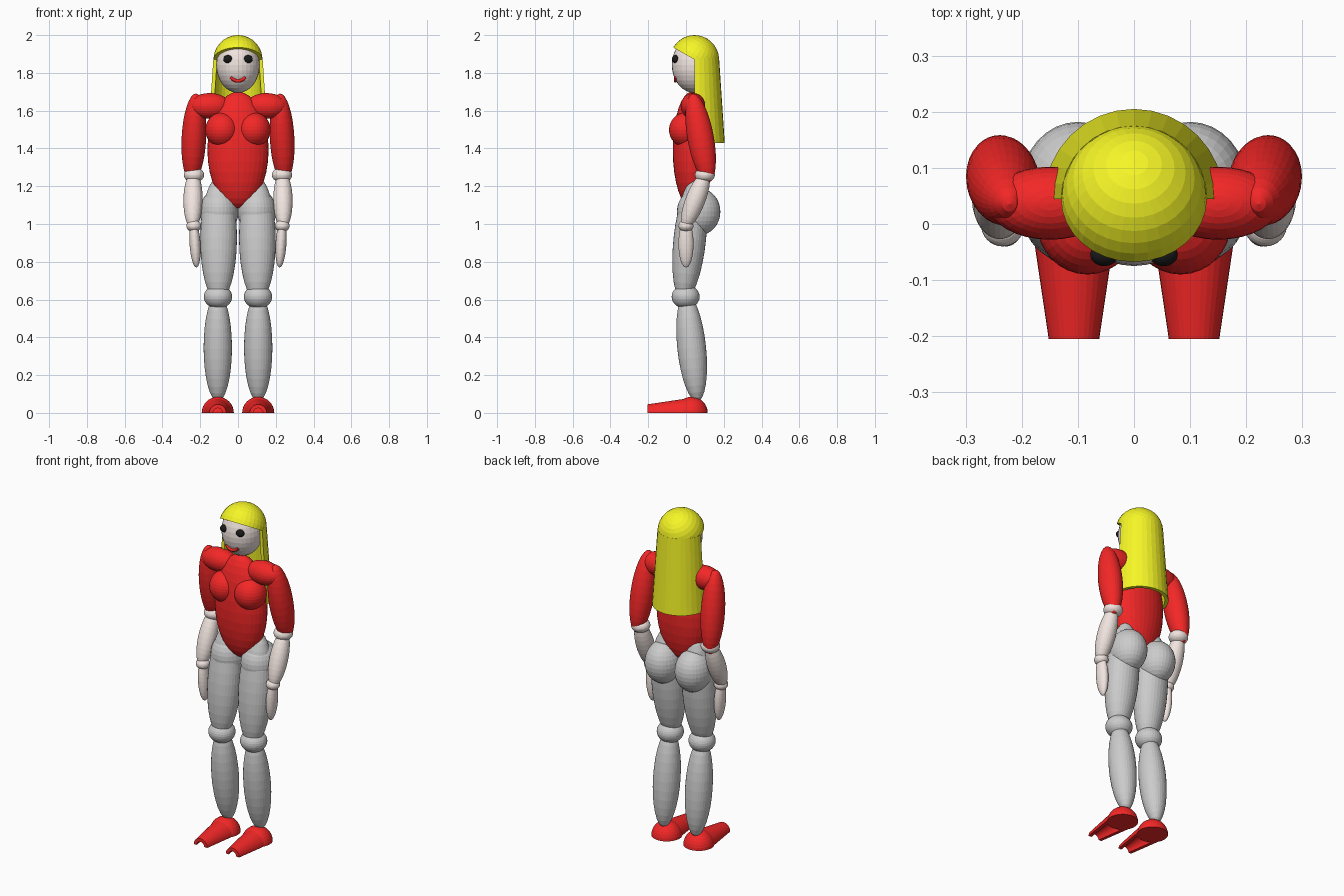
import bpy, bmesh, math
from mathutils import Vector, Matrix

if "Cube" in bpy.data.objects:
    bpy.data.objects.remove(bpy.data.objects["Cube"])


def material(name, color):
    m = bpy.data.materials.new(name)
    m.diffuse_color = (*color, 1)
    m.use_nodes = True
    m.node_tree.nodes["Principled BSDF"].inputs["Base Color"].default_value = m.diffuse_color
    return m


RED = material("red_cloth", (0.9, 0.02, 0.02))
SKIN = material("skin", (0.88, 0.78, 0.74))
YELLOW = material("yellow_hair", (0.92, 0.92, 0.02))
BLACK = material("black", (0.01, 0.01, 0.01))


def finish(name, bm, mat, matrix):
    bmesh.ops.recalc_face_normals(bm, faces=bm.faces[:])
    bm.transform(matrix)
    me = bpy.data.meshes.new(name)
    bm.to_mesh(me)
    bm.free()
    if mat:
        me.materials.append(mat)
    ob = bpy.data.objects.new(name, me)
    bpy.context.collection.objects.link(ob)
    return ob


def ball(name, c, r, mat=None, rot=Matrix(), half=False):
    """Ellipsoid, or its closed upper half."""
    bm = bmesh.new()
    bmesh.ops.create_uvsphere(bm, u_segments=32, v_segments=16, radius=1)
    if half:
        geom = [v for v in bm.verts if v.co.z < -0.01]
        bmesh.ops.delete(bm, geom=geom, context='VERTS')
        bmesh.ops.holes_fill(bm, edges=[e for e in bm.edges if e.is_boundary], sides=0)
    m = Matrix.Translation(c) @ rot @ Matrix.Diagonal((*r, 1))
    return finish(name, bm, mat, m)


def limb(name, top, bottom, rx, ry, mat=None):
    """Ellipsoid stretched between two end points."""
    a, b = Vector(top), Vector(bottom)
    axis = a - b
    rot = Vector((0, 0, 1)).rotation_difference(axis).to_matrix().to_4x4()
    return ball(name, (a + b) / 2, (rx, ry, axis.length / 2), mat, rot)


def half_shell(name, c, r0, r1, length, wall, mat, rot=Matrix()):
    """Half of a tapered tube along z, on the +y side."""
    bm = bmesh.new()
    profile = [(r0, 0), (r1, length), (r1 - wall, length), (r0 - wall, 0)]
    rows = []
    for i in range(17):
        t = math.pi * i / 16
        rows.append([bm.verts.new((r * math.cos(t), r * math.sin(t), z)) for r, z in profile])
    for a, b in zip(rows, rows[1:]):
        for k in range(4):
            n = (k + 1) % 4
            bm.faces.new((a[k], a[n], b[n], b[k]))
    bm.faces.new(rows[0])
    bm.faces.new(rows[-1])
    return finish(name, bm, mat, Matrix.Translation(c) @ rot)


# Head and hair
ball("head", (0, 0.045, 1.842), (0.115, 0.12, 0.148), SKIN)
ball("hair_cap", (0, 0.045, 1.87), (0.13, 0.13, 0.13), YELLOW,
     Matrix.Rotation(math.radians(-30), 4, 'X'), half=True)
half_shell("hair_fall", (0, 0.045, 1.43), 0.16, 0.13, 0.45, 0.02, YELLOW)

# Smiling mouth
cu = bpy.data.curves.new("mouth", 'CURVE')
cu.dimensions = '3D'
cu.bevel_depth = 0.009
cu.bevel_resolution = 2
cu.use_fill_caps = True
sp = cu.splines.new('POLY')
sp.points.add(8)
for i, p in enumerate(sp.points):
    u = i / 4 - 1
    p.co = (0.039 * u, -0.056 + 0.002 * u * u, 1.757 + 0.02 * u * u, 1)
cu.materials.append(RED)
bpy.context.collection.objects.link(bpy.data.objects.new("mouth", cu))

# Torso
ball("torso", (0, 0.03, 1.392), (0.162, 0.1, 0.308), RED)

for s, side in ((-1, "right_"), (1, "left_")):
    ball(side + "eye", (s * 0.053, -0.055, 1.873), (0.025, 0.02, 0.021), BLACK)
    ball(side + "chest", (s * 0.083, 0.002, 1.498), (0.09, 0.092, 0.093), RED)

    # Arm
    ball(side + "shoulder", (s * 0.15, 0.037, 1.625), (0.11, 0.065, 0.068), RED)
    limb(side + "upper_arm", (s * 0.222, 0.035, 1.69), (s * 0.245, 0.12, 1.22), 0.065, 0.07, RED)
    ball(side + "elbow", (s * 0.233, 0.1, 1.26), (0.054, 0.053, 0.04), SKIN)
    limb(side + "forearm", (s * 0.236, 0.11, 1.28), (s * 0.24, -0.01, 0.975), 0.051, 0.052, SKIN)
    ball(side + "wrist", (s * 0.234, 0.0, 0.99), (0.039, 0.04, 0.032), SKIN)
    limb(side + "hand", (s * 0.235, 0.0, 1.02), (s * 0.22, 0.0, 0.77), 0.029, 0.04, SKIN)

    # Leg
    ball(side + "buttock", (s * 0.1, 0.067, 1.065), (0.102, 0.115, 0.125))
    limb(side + "thigh", (s * 0.1, 0.055, 1.25), (s * 0.105, -0.015, 0.59), 0.097, 0.086)
    ball(side + "knee", (s * 0.106, -0.002, 0.615), (0.075, 0.074, 0.063))
    limb(side + "shin", (s * 0.107, 0.0, 0.63), (s * 0.107, 0.06, 0.06), 0.075, 0.076)

    # Shoe: domed heel and half-cone toe
    ball(side + "heel", (s * 0.107, 0.03, 0), (0.085, 0.085, 0.085), RED, half=True)
    half_shell(side + "toe", (s * 0.107, 0.03, 0), 0.08, 0.045, 0.235, 0.02, RED,
               Matrix.Rotation(math.radians(90), 4, 'X'))
